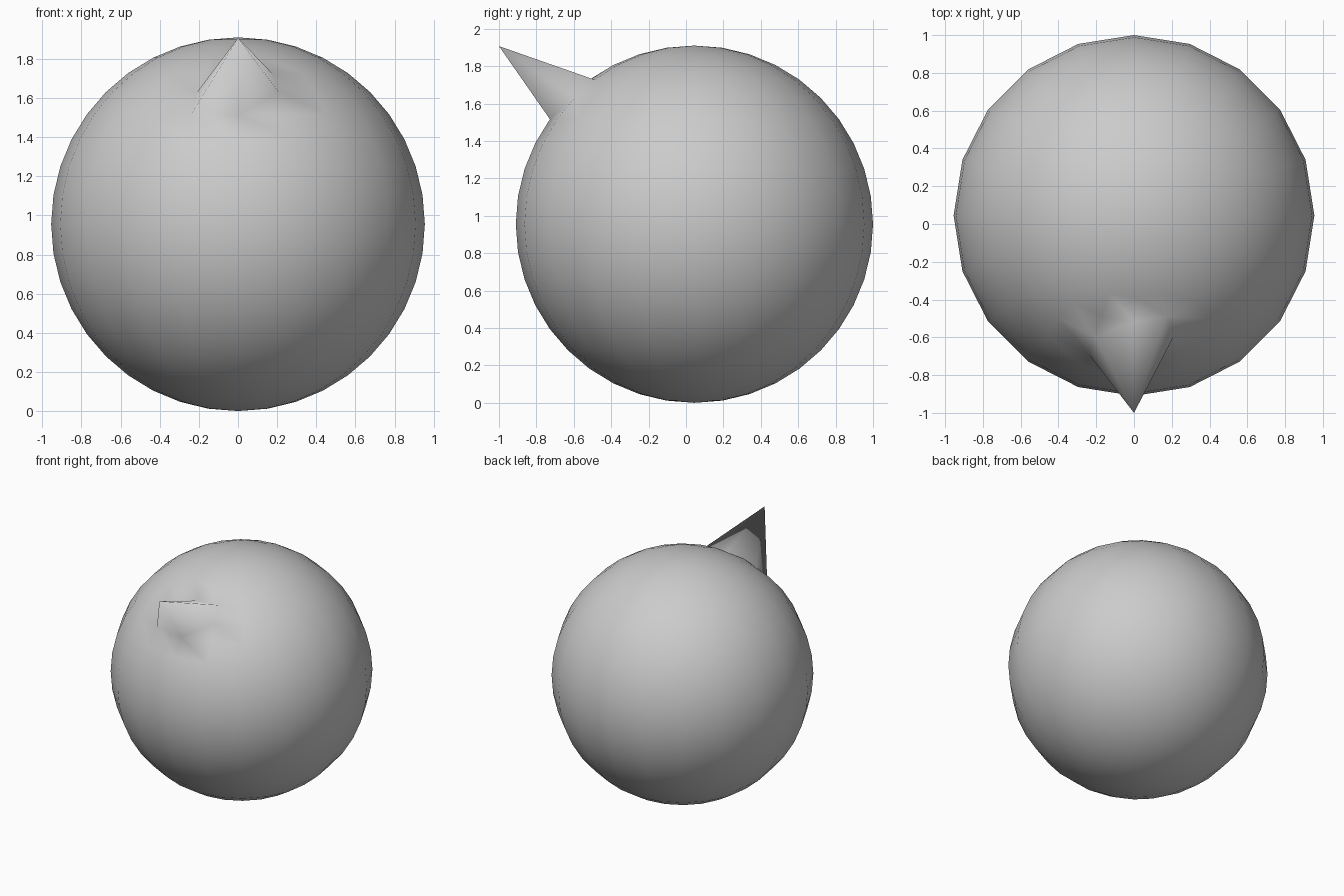
import bpy, bmesh
from mathutils import Vector

if "Cube" in bpy.data.objects:
    bpy.data.objects.remove(bpy.data.objects["Cube"])

R = 0.955
CENTRE = Vector((0, 0.045, R))

# Round body: 20 x 20 sphere
bm = bmesh.new()
bmesh.ops.create_uvsphere(bm, u_segments=20, v_segments=20, radius=R)

# Vertex facing forward and 45 degrees up becomes the spike tip
start = Vector((0, -R, R)) * 0.5 ** 0.5
tip = min(bm.verts, key=lambda v: (v.co - start).length)

# Split the quads around the tip along upper-right to lower-left diagonals
for face in list(tip.link_faces):
    upper_right = max(face.verts, key=lambda v: v.co.x + v.co.z)
    lower_left = min(face.verts, key=lambda v: v.co.x + v.co.z)
    bmesh.utils.face_split(face, upper_right, lower_left)

# Pull the spike out and place the body on the ground
tip.co = Vector((0, -1.0, 1.907)) - CENTRE
for face in bm.faces:
    face.smooth = True
bmesh.ops.recalc_face_normals(bm, faces=bm.faces)

mesh = bpy.data.meshes.new("spiked_ball")
bm.to_mesh(mesh)
bm.free()
ball = bpy.data.objects.new("spiked_ball", mesh)
ball.location = CENTRE
bpy.context.collection.objects.link(ball)
